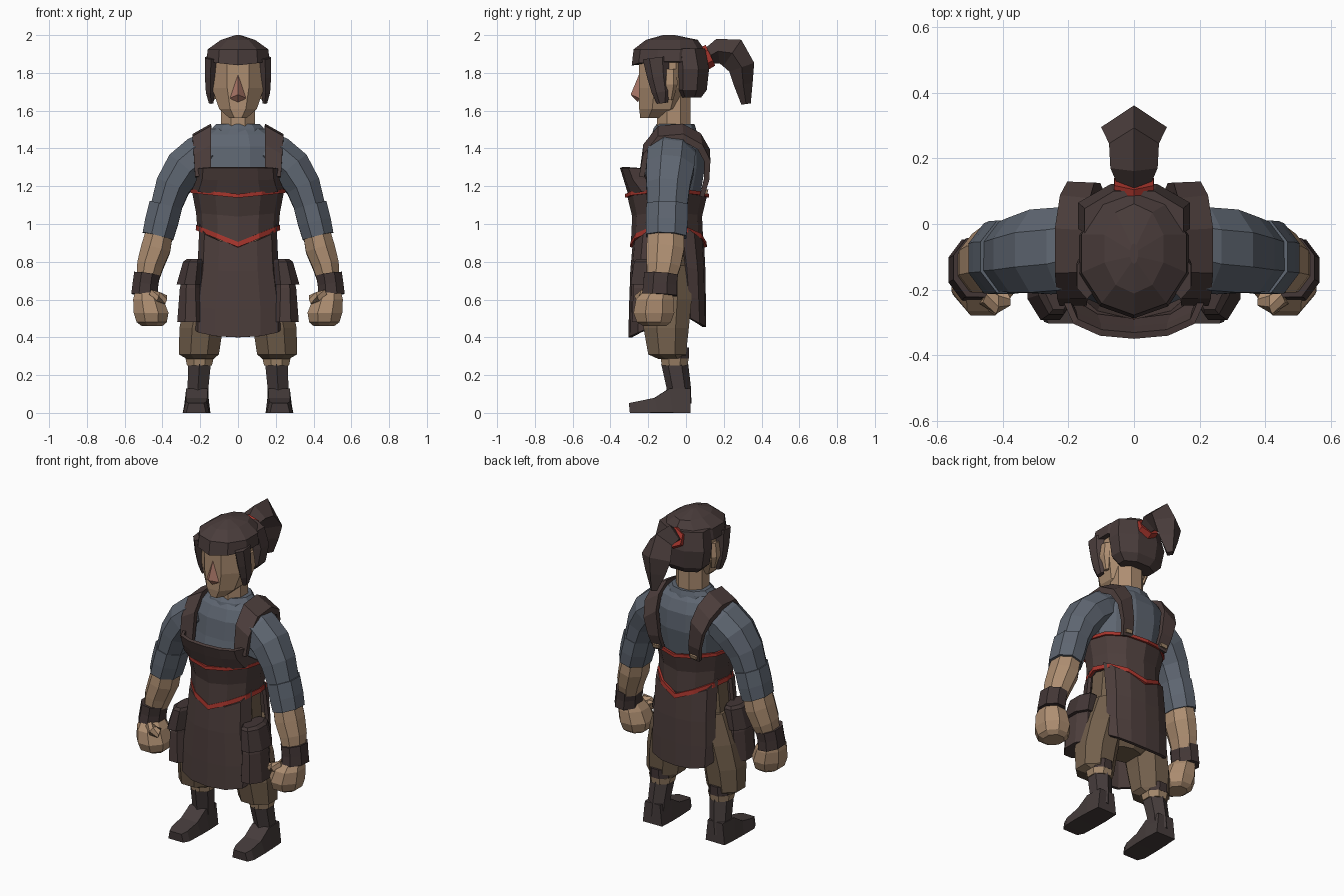
import bpy, bmesh, math
from mathutils import Vector


def material(name, rgb):
    m = bpy.data.materials.new(name)
    m.diffuse_color = (*rgb, 1)
    return m


SKIN = material("skin", (0.42, 0.27, 0.165))
NOSE = material("rosy nose", (0.42, 0.19, 0.14))
HAIR = material("dark hair", (0.068, 0.046, 0.044))
SHIRT = material("slate shirt", (0.112, 0.132, 0.165))
APRON = material("apron leather", (0.072, 0.047, 0.044))
DARK = material("dark leather", (0.055, 0.037, 0.036))
PANTS = material("olive trousers", (0.17, 0.115, 0.072))
BOOT = material("boot leather", (0.06, 0.045, 0.044))
RED = material("red trim", (0.38, 0.035, 0.025))
CUFF = material("tan cuff", (0.36, 0.24, 0.145))


def finish(name, bm, mat, mirror=False, thick=0):
    bmesh.ops.recalc_face_normals(bm, faces=bm.faces)
    me = bpy.data.meshes.new(name)
    bm.to_mesh(me)
    bm.free()
    me.materials.append(mat)
    ob = bpy.data.objects.new(name, me)
    bpy.context.collection.objects.link(ob)
    if thick:
        s = ob.modifiers.new("thickness", "SOLIDIFY")
        s.thickness, s.offset = thick, 0
    if mirror:
        ob.modifiers.new("mirror", "MIRROR")
    return ob


def loft(name, rings, mat, n=8, flat=False, mirror=False, point=False, thick=0):
    """Skin through rings (centre, radius u, radius v, dip). Flat rings stay horizontal."""
    bm = bmesh.new()
    cs = [Vector(r[0]) for r in rings]
    off, k = (0, 1) if point else (0.5, 1 / math.cos(math.pi / n))
    loops = []
    for i, r in enumerate(rings):
        u, v = Vector((1, 0, 0)), Vector((0, 1, 0))
        if not flat:
            t = (cs[min(i + 1, len(cs) - 1)] - cs[max(i - 1, 0)]).normalized()
            u = (u - t * t.x).normalized()
            v = t.cross(u)
        dip = r[3] if len(r) > 3 else 0
        loop = []
        for j in range(n):
            a = 2 * math.pi * (j + off) / n
            p = cs[i] + u * (r[1] * k * math.cos(a)) + v * (r[2] * k * math.sin(a))
            p.z -= dip * (1 - abs(math.cos(a)))
            loop.append(bm.verts.new(p))
        loops.append(loop)
    for a, b in zip(loops, loops[1:]):
        for j in range(n):
            bm.faces.new((a[j], a[(j + 1) % n], b[(j + 1) % n], b[j]))
    if not thick:
        bm.faces.new(loops[0])
        bm.faces.new(loops[-1])
    return finish(name, bm, mat, mirror, thick)


def panel(name, rows, mat, thick=0.02):
    """Curved cloth: rows of (z centre, z edge, half width, y centre, y edge)."""
    bm = bmesh.new()
    grid = []
    for zc, ze, hw, yc, ye in rows:
        grid.append([bm.verts.new((hw * math.sin(u * math.pi / 2), yc + (ye - yc) * abs(u) ** 2.2,
                                   zc + (ze - zc) * u * u))
                     for u in (-1, -0.67, -0.33, 0, 0.33, 0.67, 1)])
    for a, b in zip(grid, grid[1:]):
        for j in range(6):
            bm.faces.new((a[j], a[j + 1], b[j + 1], b[j]))
    return finish(name, bm, mat, False, thick)


def flat(rows):
    return [((x, y, z), rx, ry) for z, x, y, rx, ry in rows]


# Head, neck and nose
loft("head", flat([(1.56, 0, -.17, .045, .072), (1.61, 0, -.13, .1, .118), (1.72, 0, -.11, .138, .138),
                   (1.9, 0, -.11, .14, .14)]), SKIN, flat=True)
loft("neck", flat([(1.42, 0, -.06, .1, .09), (1.52, 0, -.065, .09, .088), (1.7, 0, -.065, .09, .088)]),
     SKIN, flat=True)
bm = bmesh.new()
top, tip, left, right, base = [bm.verts.new(c) for c in (
    (0, -.245, 1.8), (0, -.293, 1.685), (-.045, -.245, 1.665), (.045, -.245, 1.665), (0, -.255, 1.645))]
for f in ((top, left, tip), (top, tip, right), (tip, left, base), (tip, base, right),
          (top, right, left), (left, right, base)):
    bm.faces.new(f)
finish("nose", bm, NOSE)
loft("ear", [((.138, -.085, 1.82), .018, .03), ((.145, -.085, 1.74), .022, .035), ((.13, -.09, 1.66), .012, .02)],
     SKIN, n=6, mirror=True)

# Hair: crown with fringe, back, side locks, tie and tail
loft("hair_crown", [((0, -.095, 1.86), .168, .183, .02), ((0, -.09, 1.925), .16, .178), ((0, -.075, 1.975), .09, .13),
                    ((0, -.09, 2.0), .012, .03)], HAIR, n=10, flat=True)
loft("hair_back", flat([(1.67, 0, .02, .11, .06), (1.71, 0, .02, .15, .09), (1.82, 0, .025, .17, .097),
                        (1.93, 0, .01, .15, .09)]), HAIR, flat=True)
loft("side_lock", [((.143, -.16, 1.88), .031, .06), ((.146, -.148, 1.78), .029, .05),
                   ((.146, -.133, 1.7), .024, .042), ((.142, -.125, 1.64), .012, .025)], HAIR, n=6, mirror=True)
loft("hair_tie", [((0, .085, 1.872), .062, .056), ((0, .13, 1.893), .06, .052)], RED, n=6)
loft("hair_tail", [((0, .12, 1.888), .05, .045), ((0, .17, 1.915), .072, .066), ((0, .245, 1.905), .076, .085),
                   ((0, .295, 1.83), .1, .07), ((0, .303, 1.74), .07, .05), ((0, .318, 1.635), .022, .025)],
     HAIR, n=4, point=True)

# Shirt body, collar, sleeves and rolled cuffs
loft("shirt_body", flat([(.95, 0, -.095, .18, .14), (1.15, 0, -.095, .22, .17), (1.3, 0, -.065, .24, .165),
                         (1.41, 0, -.06, .24, .155), (1.475, 0, -.06, .2, .125), (1.51, 0, -.06, .13, .095)]),
     SHIRT, n=12, flat=True)
loft("collar", flat([(1.47, 0, -.06, .15, .115), (1.505, 0, -.06, .138, .107), (1.53, 0, -.055, .115, .095)]),
     SHIRT, n=10, flat=True)
loft("sleeve", [((.15, -.075, 1.38), .105, .12), ((.21, -.08, 1.355), .105, .127), ((.285, -.085, 1.295), .103, .127),
                ((.345, -.095, 1.2), .092, .115), ((.385, -.1, 1.08), .08, .105)], SHIRT, mirror=True)
loft("sleeve_cuff", [((.382, -.1, 1.1), .088, .11), ((.405, -.102, 1.01), .088, .111), ((.424, -.105, .935), .083, .107)],
     SHIRT, mirror=True)

# Forearms, wristbands and fists
loft("forearm", [((.41, -.105, .98), .07, .095), ((.435, -.11, .87), .078, .1), ((.465, -.12, .78), .07, .09),
                 ((.485, -.135, .68), .055, .07)], SKIN, mirror=True)
loft("wristband", [((.482, -.133, .735), .068, .09), ((.49, -.137, .68), .068, .088), ((.495, -.14, .625), .07, .093)],
     DARK, mirror=True)
loft("fist", flat([(.66, .49, -.145, .05, .065), (.6, .475, -.165, .08, .1), (.53, .46, -.17, .092, .108),
                   (.48, .457, -.17, .08, .09), (.46, .455, -.165, .055, .06)]), SKIN, flat=True, mirror=True)
loft("thumb", [((.46, -.22, .625), .02, .028), ((.42, -.24, .612), .025, .03), ((.385, -.225, .6), .02, .025)],
     SKIN, n=6, mirror=True)

# Apron waist wrap with red trims, all the way round
loft("apron_waist", [((0, -.1, 1.165), .232, .2, .02), ((0, -.1, 1.06), .212, .175, .02),
                     ((0, -.1, .97), .205, .182, .08)], APRON, n=12, flat=True, point=True, thick=.02)
loft("upper_trim", [((0, -.1, 1.184), .245, .215, .025), ((0, -.1, 1.164), .245, .215, .025)],
     RED, n=12, flat=True, point=True, thick=.014)
loft("lower_trim", [((0, -.093, .994), .215, .194, .09), ((0, -.093, .967), .217, .198, .09)],
     RED, n=12, flat=True, point=True, thick=.014)

# Bib, front skirt and back skirt of the apron
panel("apron_bib", [(1.3, 1.295, .205, -.34, -.235), (1.235, 1.24, .21, -.32, -.21), (1.16, 1.185, .232, -.297, -.13)],
      APRON)
panel("apron_front", [(.9, 1.0, .195, -.272, -.15), (.75, .77, .205, -.285, -.17), (.55, .57, .235, -.292, -.17),
                      (.4, .455, .235, -.295, -.18)], APRON)
panel("apron_back", [(.91, 1.0, .195, .085, -.03), (.75, .77, .2, .093, 0), (.6, .61, .205, .095, .01),
                     (.455, .5, .2, .096, .02)], APRON)

# Shoulder straps, tilted to follow the shoulder slope, and their buckles
strap = loft("strap", [((.185, -.235, 1.25), .042, .014), ((.188, -.212, 1.39), .046, .016),
                       ((.192, -.14, 1.48), .049, .018), ((.192, -.02, 1.49), .049, .018),
                       ((.18, .07, 1.435), .046, .018), ((.162, .112, 1.35), .042, .016),
                       ((.14, .11, 1.24), .038, .014), ((.125, .085, 1.15), .034, .012)], APRON, n=4, mirror=True)
for v in strap.data.vertices:
    if v.co.z > 1.3:
        v.co.z -= (v.co.x - .185) * .55
loft("strap_buckle", [((.13, .105, 1.183), .022, .013), ((.128, .1, 1.162), .022, .013)], CUFF, n=4, mirror=True)

# Trousers
loft("trouser_seat", flat([(.98, 0, -.095, .185, .145), (.75, 0, -.095, .205, .14), (.56, 0, -.095, .19, .12),
                           (.5, 0, -.09, .1, .08)]), PANTS, n=10, flat=True)
loft("trouser_leg", flat([(.78, .12, -.095, .1, .125), (.6, .165, -.1, .115, .13), (.45, .195, -.105, .115, .12),
                          (.31, .207, -.1, .106, .1), (.285, .2, -.075, .07, .07)]), PANTS, flat=True, mirror=True)

# Hip pouches with flaps
loft("pouch", flat([(.48, .25, -.18, .072, .105), (.66, .25, -.18, .058, .1), (.78, .235, -.175, .045, .085)]),
     APRON, flat=True, mirror=True)
loft("pouch_flap", flat([(.68, .255, -.18, .07, .113), (.8, .236, -.175, .055, .1), (.815, .23, -.175, .04, .085)]),
     DARK, flat=True, mirror=True)

# Boots
loft("boot_band", flat([(.288, .204, -.055, .066, .07), (.345, .204, -.045, .06, .062)]), DARK, flat=True, mirror=True)
loft("boot_cuff", flat([(.25, .204, -.06, .066, .068), (.288, .204, -.06, .074, .074)]), CUFF, flat=True, mirror=True)
loft("boot_shaft", flat([(.26, .204, -.06, .06, .062), (.13, .212, -.038, .055, .056), (.05, .218, -.035, .06, .055)]),
     BOOT, n=6, flat=True, mirror=True)
foot = loft("boot_foot", [((.217, .022, .065), .066, .065), ((.218, -.08, .065), .072, .065),
                          ((.22, -.16, .04), .073, .04), ((.222, -.26, .03), .07, .03),
                          ((.222, -.3, .026), .052, .026)], BOOT, n=4, mirror=True)
for v in foot.data.vertices:
    if v.co.z > .03:
        v.co.x = .218 + (v.co.x - .218) * .78
